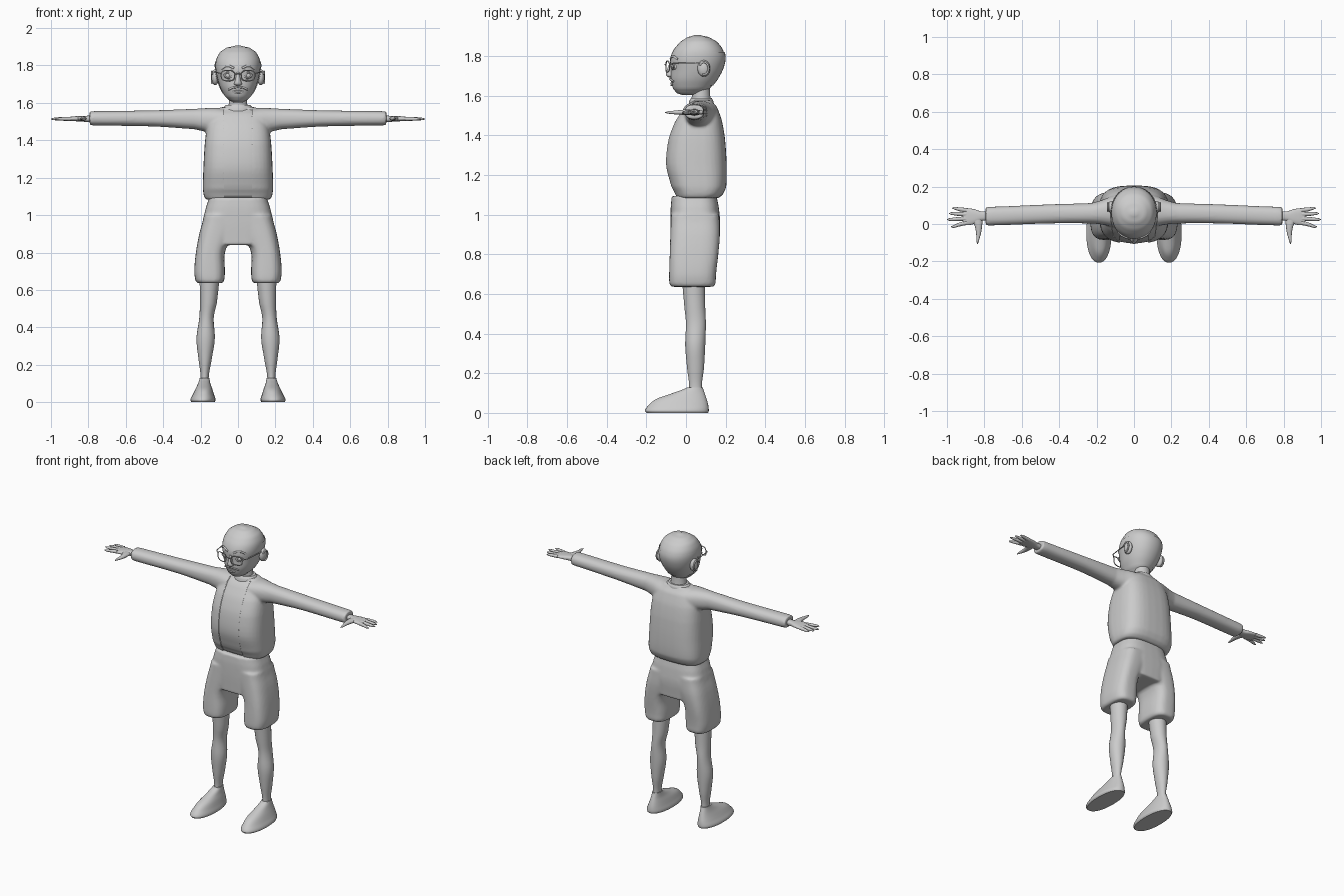
import bpy, bmesh, math
from mathutils import Vector

if "Cube" in bpy.data.objects:
    bpy.data.objects.remove(bpy.data.objects["Cube"])

# ---------- helpers ----------
def UP(t, a, b): return (a, b, t)        # stacked along z: a = x range, b = y range
def SIDE(t, a, b): return (t, a, b)      # stacked along x: a = y range, b = z range
def DEEP(t, a, b): return (a, t, b)      # stacked along y: a = x range, b = z range
def flip(place, s):
    return lambda t, a, b: (s * place(t, a, b)[0],) + tuple(place(t, a, b)[1:])

def stack(bm, rows, place=UP, p=2.0, n=36, sub=4):
    """Loft of superellipse sections; row = (t, a0, a1, b0, b1)."""
    R = [Vector(r) for r in rows]
    fine = []
    for i in range(len(R) - 1):
        p0, p1, p2, p3 = R[max(i - 1, 0)], R[i], R[i + 1], R[min(i + 2, len(R) - 1)]
        for k in range(sub):
            t = k / sub
            q = p1 * 2 + (p2 - p0) * t + (p0 * 2 - p1 * 5 + p2 * 4 - p3) * t * t + (p1 * 3 - p0 - p2 * 3 + p3) * t ** 3
            q *= 0.5
            q[0] = p1[0] + (p2[0] - p1[0]) * t
            fine.append(q)
    fine.append(R[-1])
    rings = []
    for q in fine:
        ring = []
        for k in range(n):
            u = 2 * math.pi * k / n
            c, s = math.cos(u), math.sin(u)
            c, s = math.copysign(abs(c) ** (2 / p), c), math.copysign(abs(s) ** (2 / p), s)
            ring.append(bm.verts.new(place(q[0], (q[1] + q[2]) / 2 + c * (q[2] - q[1]) / 2,
                                           (q[3] + q[4]) / 2 + s * (q[4] - q[3]) / 2)))
        rings.append(ring)
    for A, B in zip(rings, rings[1:]):
        for k in range(n):
            bm.faces.new((A[k], A[(k + 1) % n], B[(k + 1) % n], B[k]))
    bm.faces.new(rings[0])
    bm.faces.new(rings[-1])

def finish(name, bm, mirror=False, remesh=0):
    bmesh.ops.recalc_face_normals(bm, faces=bm.faces[:])
    me = bpy.data.meshes.new(name)
    bm.to_mesh(me)
    bm.free()
    ob = bpy.data.objects.new(name, me)
    bpy.context.collection.objects.link(ob)
    for f in me.polygons:
        f.use_smooth = True
    if mirror:
        ob.modifiers.new("Mirror", 'MIRROR').use_mirror_merge = False
    if remesh:
        m = ob.modifiers.new("Remesh", 'REMESH')
        m.mode, m.voxel_size, m.use_smooth_shade = 'VOXEL', remesh, True
        m = ob.modifiers.new("Smooth", 'SMOOTH')
        m.factor, m.iterations = 0.5, 4
    else:
        bpy.ops.object.select_all(action='DESELECT')
        ob.select_set(True)
        bpy.context.view_layer.objects.active = ob
        bpy.ops.object.shade_smooth_by_angle(angle=math.radians(45))
    return ob

def solid(name, rows, place=UP, p=2.0, mirror=False):
    bm = bmesh.new()
    stack(bm, rows, place, p)
    return finish(name, bm, mirror)

def ball(name, loc, size, mirror=False):
    bm = bmesh.new()
    bmesh.ops.create_uvsphere(bm, u_segments=20, v_segments=12, radius=1)
    for v in bm.verts:
        v.co = Vector(loc) + Vector(v.co[i] * size[i] for i in range(3))
    return finish(name, bm, mirror)

def wire(name, pts, r, cyclic=False, mirror=False):
    cu = bpy.data.curves.new(name, 'CURVE')
    cu.dimensions, cu.bevel_depth, cu.bevel_resolution, cu.use_fill_caps = '3D', r, 2, True
    sp = cu.splines.new('POLY')
    sp.points.add(len(pts) - 1)
    for q, c in zip(sp.points, pts):
        q.co = (*c, 1)
    sp.use_cyclic_u = cyclic
    ob = bpy.data.objects.new(name, cu)
    bpy.context.collection.objects.link(ob)
    if mirror:
        ob.modifiers.new("Mirror", 'MIRROR')
    return ob

# ---------- head, neck, hair ----------
head = [(z, -w, w, f, b) for z, w, f, b in [
    (1.603, .025, -.02, .06), (1.612, .045, -.045, .085), (1.635, .07, -.065, .12),
    (1.68, .094, -.077, .155), (1.73, .11, -.077, .182), (1.785, .12, -.08, .196),
    (1.83, .117, -.063, .187), (1.87, .097, -.03, .158), (1.895, .062, .008, .115), (1.906, .015, .045, .07)]]
solid("head", head, p=2.15)
solid("neck", [(1.53, -.065, .065, .02, .14), (1.575, -.052, .052, .028, .125), (1.64, -.046, .046, .03, .12)])
bm = bmesh.new()
stack(bm, [(z, a0 - .004, a1 + .004, b0, b1 + .004) for z, a0, a1, b0, b1 in head], p=2.15)
for co, no in (((0, 0, 1.82), (0, 0, 1)), ((0, 0, 1.65), (0, 0, -1)), ((0, .045, 0), (0, -1, 0))):
    bmesh.ops.bisect_plane(bm, geom=bm.verts[:] + bm.edges[:] + bm.faces[:], plane_co=co, plane_no=no, clear_outer=True)
finish("hair_band", bm)

# ---------- face ----------
ball("ear", (.122, .09, 1.737), (.02, .032, .042), True)
wire("ear_rim", [(.139, .09 + .024 * math.cos(u), 1.737 + .032 * math.sin(u)) for u in
                 [math.radians(k * 20 - 110) for k in range(14)]], .005, mirror=True)
ball("eye", (.052, -.046, 1.747), (.024, .024, .02), True)
for name, dz in (("upper_eyelid", .015), ("lower_eyelid", -.015)):
    wire(name, [(.03 + .009 * k, -.071 + .002 * k, 1.747 + dz * math.sin(math.pi * k / 5)) for k in range(6)], .004, mirror=True)
wire("eyebrow", [(.022, -.077, 1.785), (.045, -.071, 1.797), (.066, -.06, 1.797), (.085, -.042, 1.783)], .006, mirror=True)
solid("nose", [(1.69, -.008, .008, -.085, -.06), (1.70, -.021, .021, -.099, -.055),
               (1.72, -.015, .015, -.099, -.055), (1.765, -.008, .008, -.084, -.06)])
wire("moustache", [(.004, -.081, 1.684), (.03, -.077, 1.681), (.05, -.064, 1.671)], .005, mirror=True)
for name, z in (("upper_lip", 1.663), ("lower_lip", 1.652)):
    wire(name, [(-.026, -.066, 1.659), (-.012, -.074, z), (.012, -.074, z), (.026, -.066, 1.659)], .005)

# ---------- glasses ----------
lens = []
for k in range(28):
    c, s = math.cos(k * math.pi / 14), math.sin(k * math.pi / 14)
    x = .054 + .036 * math.copysign(abs(c) ** .7, c)
    lens.append((x, -.101 + 2.2 * x * x, 1.746 + .028 * math.copysign(abs(s) ** .7, s)))
wire("glasses_rim", lens, .003, True, True)
wire("glasses_bridge", [(-.019, -.1, 1.752), (0, -.105, 1.757), (.019, -.1, 1.752)], .003)
wire("glasses_arm", [(.09, -.083, 1.757), (.112, -.065, 1.763), (.124, .03, 1.765), (.127, .1, 1.763)], .003, mirror=True)

# ---------- shirt and jacket ----------
torso = [(z, -w, w, f, b) for z, w, f, b in [
    (1.083, .172, -.05, .165), (1.10, .182, -.056, .185), (1.14, .188, -.077, .203), (1.25, .185, -.104, .205),
    (1.38, .178, -.092, .197), (1.47, .165, -.058, .182), (1.54, .135, -.012, .158), (1.577, .09, .03, .13)]]
bm = bmesh.new()
stack(bm, torso, p=3)
sleeve = [(.06, -.02, .16, 1.45, 1.57), (.12, -.012, .148, 1.437, 1.574), (.17, -.003, .128, 1.445, 1.572),
          (.23, .003, .112, 1.459, 1.568), (.45, .003, .105, 1.474, 1.56), (.77, -.008, .092, 1.479, 1.556),
          (.793, -.006, .09, 1.481, 1.554)]
for s in (1, -1):
    stack(bm, sleeve, flip(SIDE, s), 2.3)
jacket = finish("jacket", bm, remesh=.008)
bm = bmesh.new()
bmesh.ops.create_cube(bm, size=1)
for v in bm.verts:
    v.co = (v.co.x * .15, v.co.y * .3 - .12, v.co.z * .7 + 1.35)
cutter = finish("jacket_opening_cutter", bm)
cutter.hide_render = True
cutter.display_type = 'WIRE'
m = jacket.modifiers.new("Opening", 'BOOLEAN')
m.operation, m.solver, m.object = 'DIFFERENCE', 'EXACT', cutter
solid("shirt", [(max(z, 1.095), a0 + .012, a1 - .012, b0 + .005, b1 - .012) for z, a0, a1, b0, b1 in torso], p=3)
solid("shirt_collar", [(1.55, -.085, .085, .012, .14), (1.575, -.078, .078, .018, .137), (1.588, -.066, .066, .025, .13)])

# ---------- hands ----------
bm = bmesh.new()
stack(bm, [(.77, .018, .066, 1.498, 1.532), (.82, .017, .068, 1.499, 1.531), (.85, .002, .078, 1.501, 1.53),
           (.885, -.006, .084, 1.503, 1.527), (.915, -.003, .084, 1.506, 1.523)], SIDE, 2.5)
for y0, y1, tip in ((.074, .084, .972), (.052, .056, .99), (.029, .024, 1.0), (.006, -.014, .978)):
    mid = (.9 + tip) / 2
    stack(bm, [(.895, y0 - .012, y0 + .012, 1.504, 1.526), (mid, (y0 + y1) / 2 - .01, (y0 + y1) / 2 + .01, 1.505, 1.524),
               (tip - .012, y1 - .007, y1 + .007, 1.508, 1.52), (tip, y1 - .002, y1 + .002, 1.512, 1.516)], SIDE, n=12)
stack(bm, [(.03, .81, .87, 1.503, 1.529), (-.01, .812, .852, 1.503, 1.529), (-.05, .818, .844, 1.505, 1.525),
           (-.09, .829, .843, 1.509, 1.521), (-.107, .834, .838, 1.513, 1.517)], DEEP, n=16)
finish("hand", bm, True)

# ---------- shorts ----------
bm = bmesh.new()
stack(bm, [(.84, -.17, .17, -.075, .165), (.95, -.19, .19, -.078, .173), (1.04, -.172, .172, -.077, .165),
           (1.095, -.155, .155, -.072, .155)], p=3)
leg_tube = [(.636, .083, .218, -.075, .14), (.65, .073, .228, -.084, .149), (.70, .07, .234, -.085, .152),
            (.80, .07, .225, -.082, .163), (.90, .03, .207, -.079, .171), (1.0, .0, .182, -.076, .168)]
for s in (1, -1):
    stack(bm, leg_tube, flip(UP, s), 3)
finish("shorts", bm, remesh=.009)

# ---------- legs and shoes ----------
solid("leg", [(.08, .155, .203, .015, .085), (.14, .156, .2, .016, .08), (.22, .142, .21, .006, .09),
              (.34, .124, .222, -.004, .097), (.45, .13, .207, .0, .1), (.53, .113, .204, -.008, .097),
              (.68, .098, .205, -.02, .095)], mirror=True)
solid("shoe", [(0, .125, .25, -.2, .112), (.012, .12, .255, -.207, .115), (.04, .128, .242, -.187, .112),
               (.07, .137, .228, -.15, .104), (.097, .147, .215, -.075, .095), (.128, .153, .205, .005, .085)],
      p=2.2, mirror=True)
